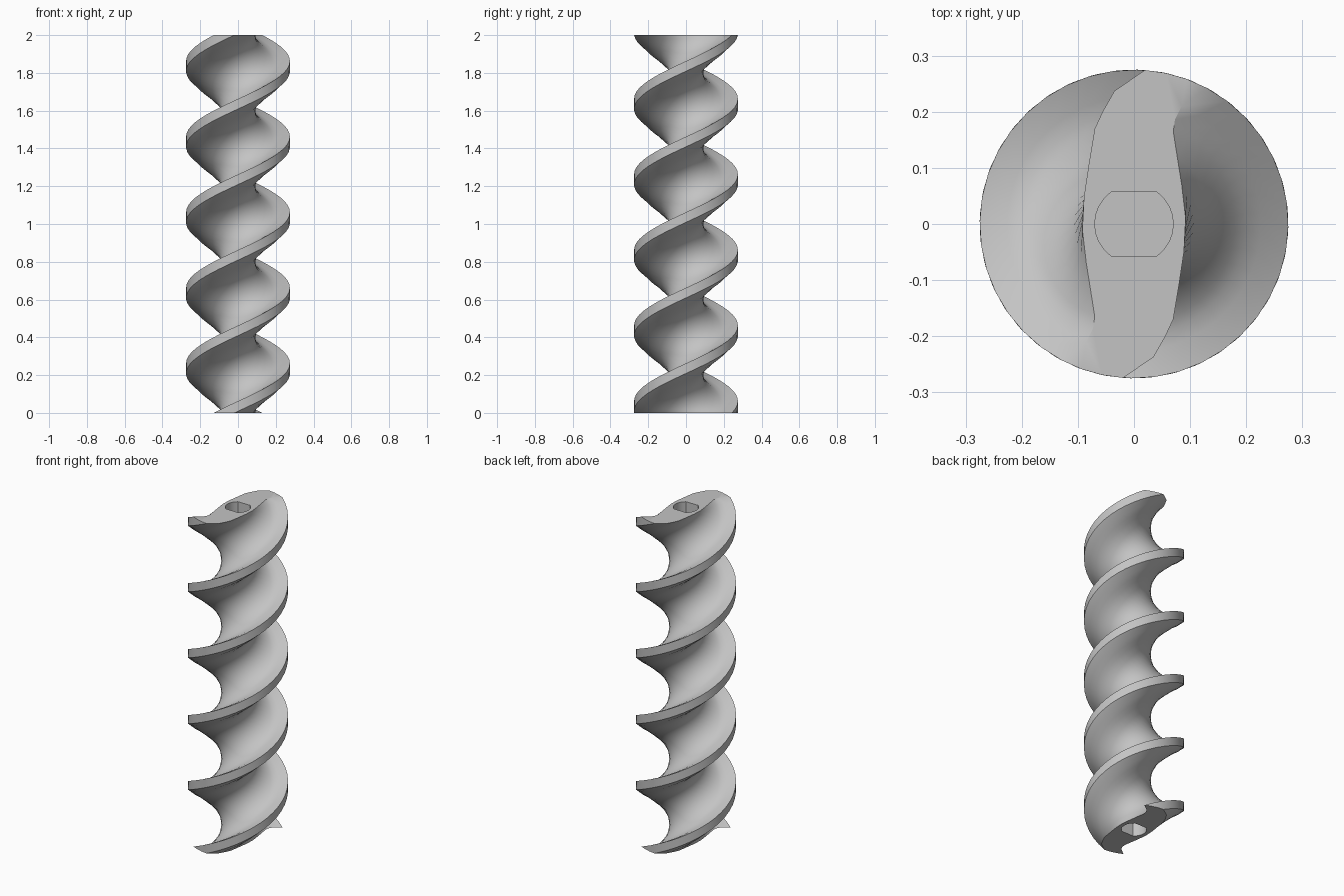
import bpy, bmesh
from math import radians, sin, cos, acos, asin, pi
from mathutils import Vector, Matrix

cube = bpy.data.objects.get("Cube")
if cube:
    bpy.data.objects.remove(cube, do_unlink=True)

HEIGHT, TURNS, SLICES = 2.0, 2.5, 100
RADIUS = 0.275
HOLE_RADIUS, HOLE_FLAT, HOLE_DEPTH = 0.07, 0.057, 0.25

# One flight of the cross-section: rim arc, then the groove to the next rim
rim = [(RADIUS * cos(radians(a)), RADIUS * sin(radians(a))) for a in (86, 78, 70, 62)]
groove = [(0.085, 0.21), (0.073, 0.186), (0.070, 0.165), (0.077, 0.12),
          (0.085, 0.07), (0.092, 0.01), (0.089, -0.05), (0.08, -0.11),
          (0.07, -0.17), (0.056, -0.20), (0.035, -0.237)]
half = [Vector((x, y, 0)) for x, y in rim + groove]
section = half + [-p for p in half]

# Shaft socket outline: a circle with two flats
flat_angle = asin(HOLE_FLAT / HOLE_RADIUS)
arc = [-flat_angle + 2 * flat_angle * i / 8 for i in range(9)]
socket = [Vector((HOLE_RADIUS * cos(a + s), HOLE_RADIUS * sin(a + s), 0))
          for s in (0, pi) for a in arc]

bm = bmesh.new()


def ring(points, z, angle=0.0):
    turn = Matrix.Rotation(angle, 3, 'Z')
    return [bm.verts.new(turn @ p + Vector((0, 0, z))) for p in points]


def bridge(a, b):
    for i in range(len(a)):
        j = (i + 1) % len(a)
        bm.faces.new((a[i], a[j], b[j], b[i]))


def loop_edges(loop):
    return [bm.edges.get((loop[i], loop[i - 1])) for i in range(len(loop))]


# Twisted body with two flights
rings = []
for i in range(SLICES + 1):
    t = i / SLICES
    rings.append(ring(section, HEIGHT * t, (t - 1) * TURNS * 2 * pi))
for low, high in zip(rings, rings[1:]):
    bridge(low, high)

# Flat ends, each with a blind socket
for outer, z, inward in ((rings[0], 0, 1), (rings[-1], HEIGHT, -1)):
    mouth = ring(socket, z)
    floor = ring(socket, z + inward * HOLE_DEPTH)
    bridge(mouth, floor)
    bm.faces.new(floor)
    bmesh.ops.triangle_fill(bm, edges=loop_edges(outer) + loop_edges(mouth),
                            use_beauty=True)

bmesh.ops.recalc_face_normals(bm, faces=bm.faces[:])
mesh = bpy.data.meshes.new("auger_screw")
bm.to_mesh(mesh)
bm.free()
auger = bpy.data.objects.new("auger_screw", mesh)
bpy.context.collection.objects.link(auger)

# Plain grey material
grey = bpy.data.materials.new("light_grey")
grey.use_nodes = True
colour = (0.55, 0.55, 0.55, 1)
grey.diffuse_color = colour
grey.node_tree.nodes["Principled BSDF"].inputs["Base Color"].default_value = colour
mesh.materials.append(grey)

# Smooth flights with crisp rims and ends
bpy.ops.object.select_all(action='DESELECT')
auger.select_set(True)
bpy.context.view_layer.objects.active = auger
bpy.ops.object.shade_smooth_by_angle(angle=radians(30))
